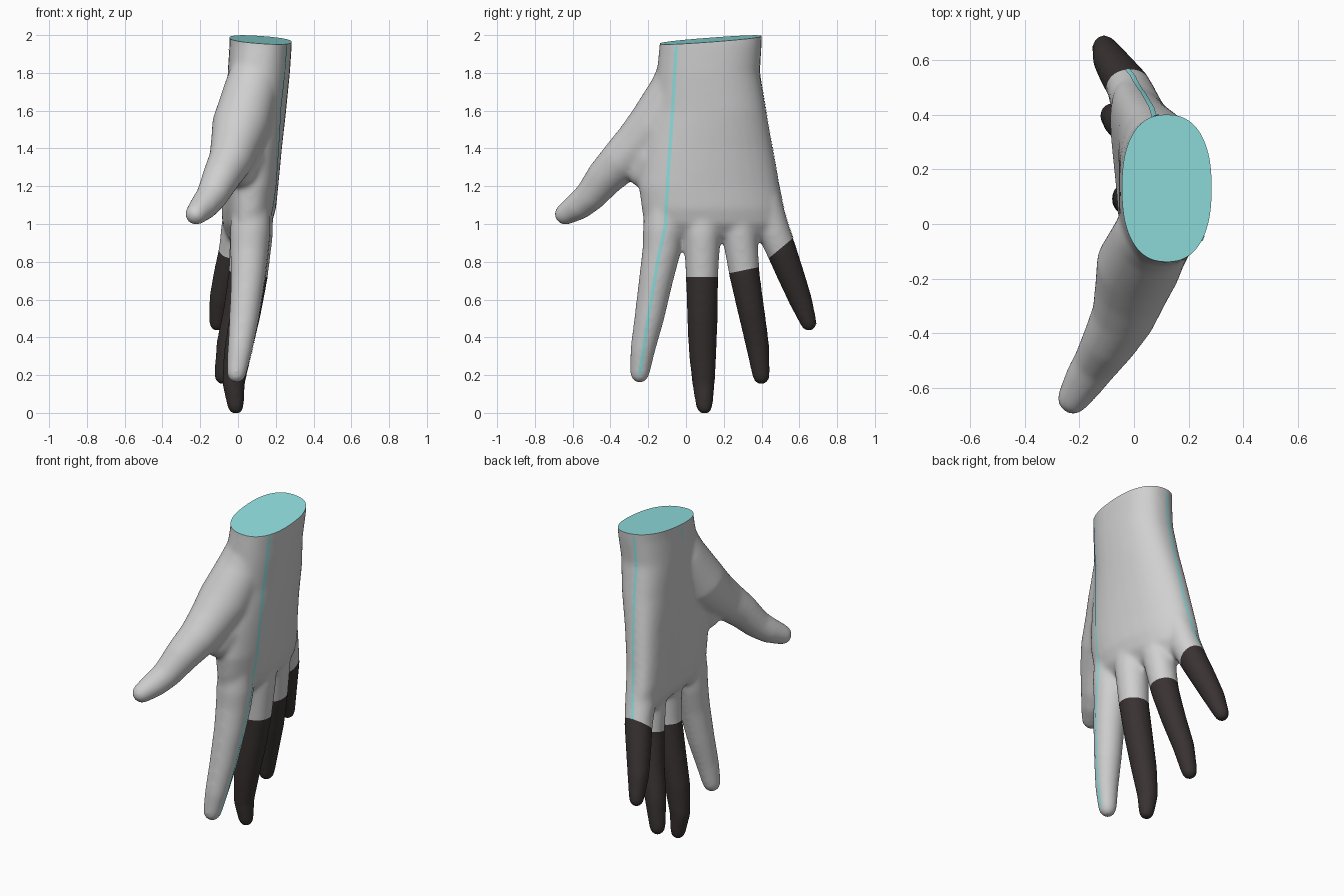
import bpy, bmesh, math
from mathutils import Vector
from mathutils.bvhtree import BVHTree

if "Cube" in bpy.data.objects:
    bpy.data.objects.remove(bpy.data.objects["Cube"])


def material(name, rgb):
    m = bpy.data.materials.new(name)
    m.diffuse_color = (*rgb, 1)
    m.use_nodes = True
    m.node_tree.nodes["Principled BSDF"].inputs["Base Color"].default_value = m.diffuse_color
    return m


grey = material("light grey", (0.63, 0.63, 0.63))
dark = material("dark brown grey", (0.041, 0.032, 0.032))
teal = material("teal", (0.29, 0.75, 0.75))
N = 32


def loft(bm, rings):
    """Skin a list of rings of N points and close both ends."""
    loops = [[bm.verts.new(p) for p in ring] for ring in rings]
    for a, b in zip(loops, loops[1:]):
        for i in range(N):
            j = (i + 1) % N
            bm.faces.new((a[i], a[j], b[j], b[i]))
    bm.faces.new(loops[0][::-1])
    bm.faces.new(loops[-1])


def palm_ring(z, y0, y1, xc, half, tilt, bow, hollow):
    """Rounded flat section, bent at its edges and hollowed on the palm side."""
    pts = []
    for i in range(N):
        a = 2 * math.pi * i / N
        c, s = math.cos(a), math.sin(a)
        t = math.copysign(abs(c) ** 0.84, c)
        x = xc + half * math.copysign(abs(s) ** 0.84, s) - tilt * t - bow * t * t
        if s < 0:
            x += hollow * (1 - t * t) ** 2
        pts.append(Vector((x, (y0 + y1) / 2 + t * (y1 - y0) / 2, z)))
    return pts


def digit(bm, path):
    """Round tapering finger along (x, y, z, radius) points, with a domed tip."""
    pts = [Vector(p[:3]) for p in path]
    rad = [p[3] for p in path]
    d = (pts[-1] - pts[-2]).normalized()
    end, r = pts[-1].copy(), rad[-1]
    for k in (0.5, 0.8, 0.97):
        pts.append(end + d * r * k)
        rad.append(r * math.sqrt(1 - k * k))
    rings = []
    for i, p in enumerate(pts):
        t = (pts[min(i + 1, len(pts) - 1)] - pts[max(i - 1, 0)]).normalized()
        u = t.cross(Vector((1, 0, 0))).normalized()
        v = t.cross(u)
        rings.append([p + rad[i] * (u * math.cos(2 * math.pi * k / N) + v * math.sin(2 * math.pi * k / N))
                      for k in range(N)])
    loft(bm, rings)


bm = bmesh.new()
# Wrist and palm
loft(bm, [palm_ring(*r) for r in (
    (2.08, -0.135, 0.405, 0.12, 0.165, 0.0, 0.0, 0.0),
    (1.95, -0.14, 0.40, 0.12, 0.165, 0.0, 0.0, 0.0),
    (1.80, -0.155, 0.39, 0.11, 0.165, 0.0, 0.01, 0.0),
    (1.60, -0.18, 0.425, 0.095, 0.16, 0.0, 0.02, 0.01),
    (1.40, -0.23, 0.46, 0.08, 0.152, 0.015, 0.03, 0.025),
    (1.20, -0.25, 0.495, 0.065, 0.145, 0.03, 0.03, 0.025),
    (1.08, -0.235, 0.52, 0.06, 0.137, 0.035, 0.035, 0.01),
    (1.00, -0.222, 0.53, 0.055, 0.118, 0.035, 0.04, 0.0),
    (0.94, -0.20, 0.52, 0.045, 0.08, 0.035, 0.04, 0.0),
    (0.91, -0.18, 0.50, 0.04, 0.045, 0.035, 0.04, 0.0))])
# Thumb
digit(bm, [(0.11, 0.0, 1.87, 0.125), (0.07, -0.045, 1.71, 0.145), (0.015, -0.155, 1.515, 0.155),
           (-0.012, -0.25, 1.42, 0.134), (-0.04, -0.34, 1.335, 0.117), (-0.09, -0.43, 1.245, 0.101),
           (-0.14, -0.51, 1.145, 0.084), (-0.18, -0.57, 1.095, 0.076), (-0.222, -0.638, 1.053, 0.060)])
# Web between thumb and index finger
digit(bm, [(0.07, -0.10, 1.45, 0.10), (0.045, -0.18, 1.34, 0.10), (0.02, -0.225, 1.275, 0.085)])
# Index, middle, ring and little fingers, each rooted deep inside the palm
digit(bm, [(0.085, -0.03, 1.45, 0.06), (0.075, -0.11, 1.15, 0.095), (0.065, -0.121, 0.97, 0.108),
           (0.06, -0.129, 0.86, 0.102), (0.053, -0.158, 0.71, 0.091), (0.032, -0.195, 0.50, 0.079),
           (0.01, -0.23, 0.33, 0.066), (-0.008, -0.245, 0.21, 0.053)])
digit(bm, [(0.10, 0.09, 1.45, 0.06), (0.095, 0.085, 1.12, 0.09), (0.088, 0.085, 0.95, 0.098),
           (0.072, 0.085, 0.72, 0.086), (0.038, 0.087, 0.52, 0.082), (-0.002, 0.088, 0.32, 0.074),
           (-0.024, 0.093, 0.15, 0.060), (-0.012, 0.097, 0.035, 0.045)])
digit(bm, [(0.08, 0.22, 1.45, 0.06), (0.07, 0.26, 1.12, 0.09), (0.052, 0.283, 0.95, 0.094),
           (0.03, 0.31, 0.73, 0.081), (-0.007, 0.345, 0.54, 0.072), (-0.053, 0.378, 0.36, 0.063),
           (-0.08, 0.398, 0.195, 0.047)])
digit(bm, [(0.06, 0.33, 1.45, 0.06), (0.02, 0.42, 1.12, 0.085), (-0.003, 0.46, 0.97, 0.088),
           (-0.022, 0.505, 0.86, 0.081), (-0.058, 0.555, 0.73, 0.073), (-0.091, 0.605, 0.60, 0.063),
           (-0.11, 0.65, 0.475, 0.045)])
bmesh.ops.recalc_face_normals(bm, faces=bm.faces)

# Fuse everything into one skin and relax the joins
mesh = bpy.data.meshes.new("hand")
bm.to_mesh(mesh)
bm.free()
hand = bpy.data.objects.new("hand", mesh)
bpy.context.collection.objects.link(hand)
remesh = hand.modifiers.new("fuse", 'REMESH')
remesh.mode = 'VOXEL'
remesh.voxel_size = 0.011
relax = hand.modifiers.new("relax", 'SMOOTH')
relax.factor, relax.iterations = 0.5, 24
bpy.context.view_layer.update()
fused = bpy.data.meshes.new_from_object(hand.evaluated_get(bpy.context.evaluated_depsgraph_get()))
hand.modifiers.clear()
hand.data = fused
fused.materials.clear()
for m in (grey, dark, teal):
    fused.materials.append(m)

bm = bmesh.new()
bm.from_mesh(fused)
for f in bm.faces:
    f.material_index = 0
    f.smooth = True

# Cut the wrist on a slant and close it with a teal cap
bmesh.ops.bisect_plane(bm, geom=bm.verts[:] + bm.edges[:] + bm.faces[:],
                       plane_co=(0.12, 0.13, 1.975), plane_no=(0.07, -0.075, 1), clear_outer=True)
cap = bmesh.ops.holes_fill(bm, edges=[e for e in bm.edges if e.is_boundary], sides=0)["faces"]
for f in cap:
    f.material_index = 2
    f.smooth = False
    for e in f.edges:
        e.smooth = False

# Dark fingertips beyond one plane per finger: point, normal, y range
for co, no, y0, y1 in ((Vector((0, 0.08, 0.72)), Vector((0, 0, -1)), -0.04, 0.2),
                       (Vector((0, 0.305, 0.755)), Vector((0, 0.2, -0.98)), 0.2, 0.41),
                       (Vector((0, 0.50, 0.87)), Vector((0, 0.64, -0.77)), 0.41, 0.8)):
    faces = [f for f in bm.faces if y0 < f.calc_center_median().y < y1
             and abs((f.calc_center_median() - co).dot(no)) < 0.06]
    geom = set(faces)
    for f in faces:
        geom.update(f.edges, f.verts)
    bmesh.ops.bisect_plane(bm, geom=list(geom), plane_co=co, plane_no=no)
    for f in bm.faces:
        c = f.calc_center_median()
        if c.z < 1 and y0 < c.y and (c - co).dot(no) > 0:
            f.material_index = 1
bm.normal_update()
tree = BVHTree.FromBMesh(bm)
bm.to_mesh(fused)
bm.free()


def stripe(name, path, side, width):
    """Thin teal ribbon laid on the skin as seen from side; path holds (across, height) points."""
    sm = bmesh.new()
    side = Vector(side)
    across = Vector((abs(side.y), abs(side.x), 0))
    prev = None
    for (s0, z0), (s1, z1) in zip(path, path[1:]):
        for k in range(13):
            s, z = s0 + (s1 - s0) * k / 12, z0 + (z1 - z0) * k / 12
            row = []
            for off in (-width / 2, 0, width / 2):
                hit, normal, _, _ = tree.ray_cast(side * 2 + across * (s + off) + Vector((0, 0, z)), -side)
                if hit:
                    row.append(sm.verts.new(hit + normal * 0.003))
            if len(row) < 3:
                prev = None
                continue
            if prev and k:
                for i in range(2):
                    sm.faces.new((prev[i], prev[i + 1], row[i + 1], row[i]))
            prev = row
    sm.normal_update()
    bmesh.ops.reverse_faces(sm, faces=[f for f in sm.faces if f.normal.dot(side) < 0])
    me = bpy.data.meshes.new(name)
    sm.to_mesh(me)
    sm.free()
    me.materials.append(teal)
    bpy.context.collection.objects.link(bpy.data.objects.new(name, me))


# Stripes down the index finger, the outer edge of the hand and the inner wrist
stripe("index_stripe", [(-0.05, 1.945), (-0.07, 1.6), (-0.095, 1.25), (-0.108, 1.0), (-0.15, 0.8),
                        (-0.2, 0.5), (-0.245, 0.2)], (1, 0, 0), 0.018)
stripe("outer_stripe", [(0.085, 1.985), (0.065, 1.6), (0.03, 1.25), (-0.005, 1.0), (-0.025, 0.925)],
       (0, 1, 0), 0.018)
stripe("wrist_stripe", [(0.11, 1.975), (0.11, 1.89)], (-1, 0, 0), 0.014)
